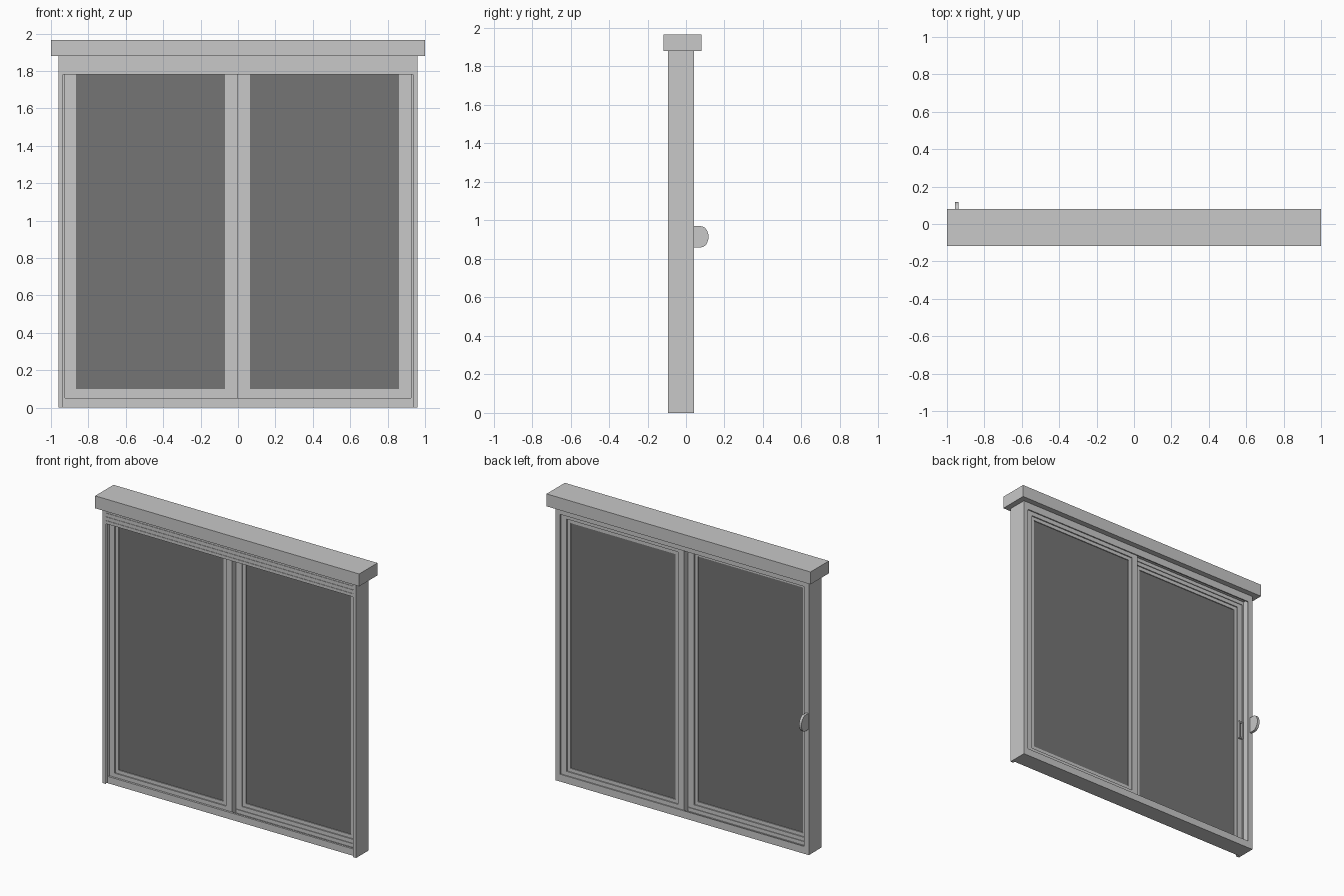
import bpy
import bmesh
import math

if "Cube" in bpy.data.objects:
    bpy.data.objects.remove(bpy.data.objects["Cube"], do_unlink=True)


def make_material(name, value):
    mat = bpy.data.materials.new(name)
    mat.use_nodes = True
    colour = (value, value, value, 1)
    mat.diffuse_color = colour
    mat.node_tree.nodes["Principled BSDF"].inputs["Base Color"].default_value = colour
    return mat


LIGHT = make_material("light grey", 0.58)
DARK = make_material("dark grey glass", 0.178)


def finish(name, bm, mat):
    bmesh.ops.recalc_face_normals(bm, faces=bm.faces)
    mesh = bpy.data.meshes.new(name)
    bm.to_mesh(mesh)
    bm.free()
    mesh.materials.append(mat)
    obj = bpy.data.objects.new(name, mesh)
    bpy.context.scene.collection.objects.link(obj)
    return obj


def box(name, x, y, z, mat=LIGHT):
    bm = bmesh.new()
    bmesh.ops.create_cube(bm, size=1)
    for v in bm.verts:
        for axis, (low, high) in enumerate((x, y, z)):
            v.co[axis] = low if v.co[axis] < 0 else high
    return finish(name, bm, mat)


def ring(name, x, z, y, width, mat=LIGHT):
    """Rectangular frame with an opening, deep along y."""
    bm = bmesh.new()
    loops = []
    for inset in (0, width):
        for depth in y:
            xs = (x[0] + inset, x[1] - inset)
            zs = (z[0] + inset, z[1] - inset)
            corners = ((xs[0], zs[0]), (xs[1], zs[0]), (xs[1], zs[1]), (xs[0], zs[1]))
            loops.append([bm.verts.new((a, depth, b)) for a, b in corners])
    outer_front, outer_back, inner_front, inner_back = loops
    cycle = (outer_front, outer_back, inner_back, inner_front)
    for k in range(4):
        a, b = cycle[k], cycle[(k + 1) % 4]
        for i in range(4):
            j = (i + 1) % 4
            bm.faces.new((a[i], a[j], b[j], b[i]))
    return finish(name, bm, mat)


# Outer frame with raised track lips
SPAN, HEIGHT = (-0.96, 0.96), (0, 1.88)
ring("outer_frame", SPAN, HEIGHT, (-0.077, 0.042), 0.025)
for name, y in (("front_lip", (-0.077, -0.069)),
                ("middle_lip", (-0.021, -0.016)),
                ("back_lip", (0.034, 0.042))):
    box(name + "_sill", (-0.935, 0.935), y, (0.025, 0.05))
    box(name + "_head", (-0.935, 0.935), y, (1.83, 1.855))
    for side in (-1, 1):
        box(name + "_jamb", sorted((side * 0.925, side * 0.935)), y, (0.025, 1.855))
box("sill_strip", (-0.932, 0.932), (-0.083, -0.077), (0.01, 0.05))


# Sliding sashes, glazing beads and panes
def sash(name, x, y):
    z = (0.03, 1.85)
    ring(name + "_sash", x, z, y, 0.046)
    inner_x = (x[0] + 0.046, x[1] - 0.046)
    inner_z = (z[0] + 0.046, z[1] - 0.046)
    ring(name + "_bead", inner_x, inner_z, (y[0] + 0.008, y[1] - 0.008), 0.024)
    middle = sum(y) / 2
    box(name + "_glass", (inner_x[0] + 0.02, inner_x[1] - 0.02),
        (middle - 0.008, middle + 0.008),
        (inner_z[0] + 0.02, inner_z[1] - 0.02), DARK)


sash("outer", (-0.935, 0), (-0.066, -0.022))
sash("inner", (-0.006, 0.93), (-0.014, 0.03))

# Shutter guide channels
for side in (-1, 1):
    def guide(part, a, b, y):
        box("guide_" + part, sorted((side * a, side * b)), y, HEIGHT)
    guide("web", 0.95, 0.96, (-0.093, -0.077))
    guide("front_flange", 0.936, 0.95, (-0.093, -0.09))
    guide("back_flange", 0.936, 0.95, (-0.08, -0.077))

# Lowered shutter slats and their backing
for i in range(4):
    low = 1.78 + i * 0.026
    box("shutter_slat", (-0.94, 0.94), (-0.089, -0.081), (low, low + 0.021))
box("shutter_core", (-0.94, 0.94), (-0.086, -0.082), (1.78, 1.89))

# Shutter box
box("shutter_box", (-1, 1), (-0.117, 0.081), (1.88, 1.965))

# Rounded strap winder on the back of the jamb
bm = bmesh.new()
outline = [(0.042, 0.86)]
for i in range(13):
    t = math.pi * (i / 12 - 0.5)
    outline.append((0.077 + 0.04 * math.cos(t), 0.915 + 0.055 * math.sin(t)))
outline.append((0.042, 0.97))
face = bm.faces.new([bm.verts.new((-0.957, y, z)) for y, z in outline])
moved = bmesh.ops.extrude_face_region(bm, geom=[face])["geom"]
bmesh.ops.translate(bm, vec=(0.018, 0, 0),
                    verts=[v for v in moved if isinstance(v, bmesh.types.BMVert)])
finish("strap_winder", bm, LIGHT)

# Pull grip on the outer sash
ring("sash_pull", (-0.926, -0.892), (0.83, 0.955), (-0.022, -0.008), 0.009)
